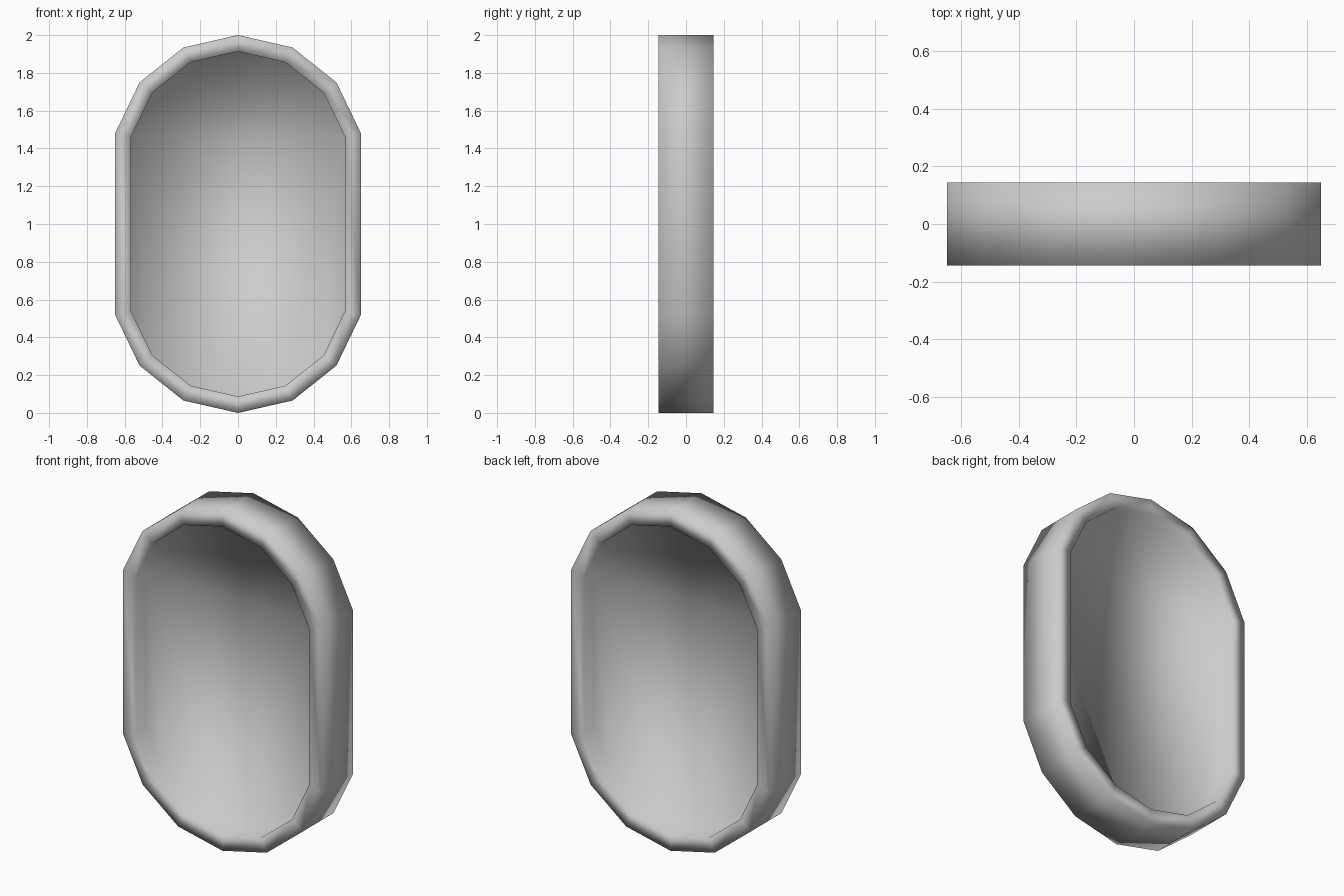
import bpy, bmesh, math

if "Cube" in bpy.data.objects:
    bpy.data.objects.remove(bpy.data.objects["Cube"])

SIDES, HALF_STRAIGHT = 14, 1 / 3


def outline(bm, radius, y):
    """Stretched 14-sided ring: two half polygons pulled apart vertically."""
    ring = []
    for i in range(SIDES):
        a = 2 * math.pi * i / SIDES
        shift = HALF_STRAIGHT if math.cos(a) > 0 else -HALF_STRAIGHT
        ring.append(bm.verts.new((radius * math.sin(a), y,
                                  1 + shift + radius * math.cos(a))))
    return ring


# Rim with a recessed panel on both faces
OUTER, INNER = 0.667, 0.58
HALF_DEPTH, PANEL = 0.145, 0.05
bm = bmesh.new()
profile = [(INNER, -PANEL), (INNER, -HALF_DEPTH), (OUTER, -HALF_DEPTH),
           (OUTER, HALF_DEPTH), (INNER, HALF_DEPTH), (INNER, PANEL)]
rings = [outline(bm, r, y) for r, y in profile]
for a, b in zip(rings, rings[1:]):
    for i in range(SIDES):
        j = (i + 1) % SIDES
        bm.faces.new((a[i], a[j], b[j], b[i]))
bm.faces.new(rings[0])
bm.faces.new(rings[-1])
bmesh.ops.recalc_face_normals(bm, faces=bm.faces)
for f in bm.faces:
    f.smooth = True

mesh = bpy.data.meshes.new("recessed_panel")
bm.to_mesh(mesh)
bm.free()
bpy.context.collection.objects.link(bpy.data.objects.new("recessed_panel", mesh))
